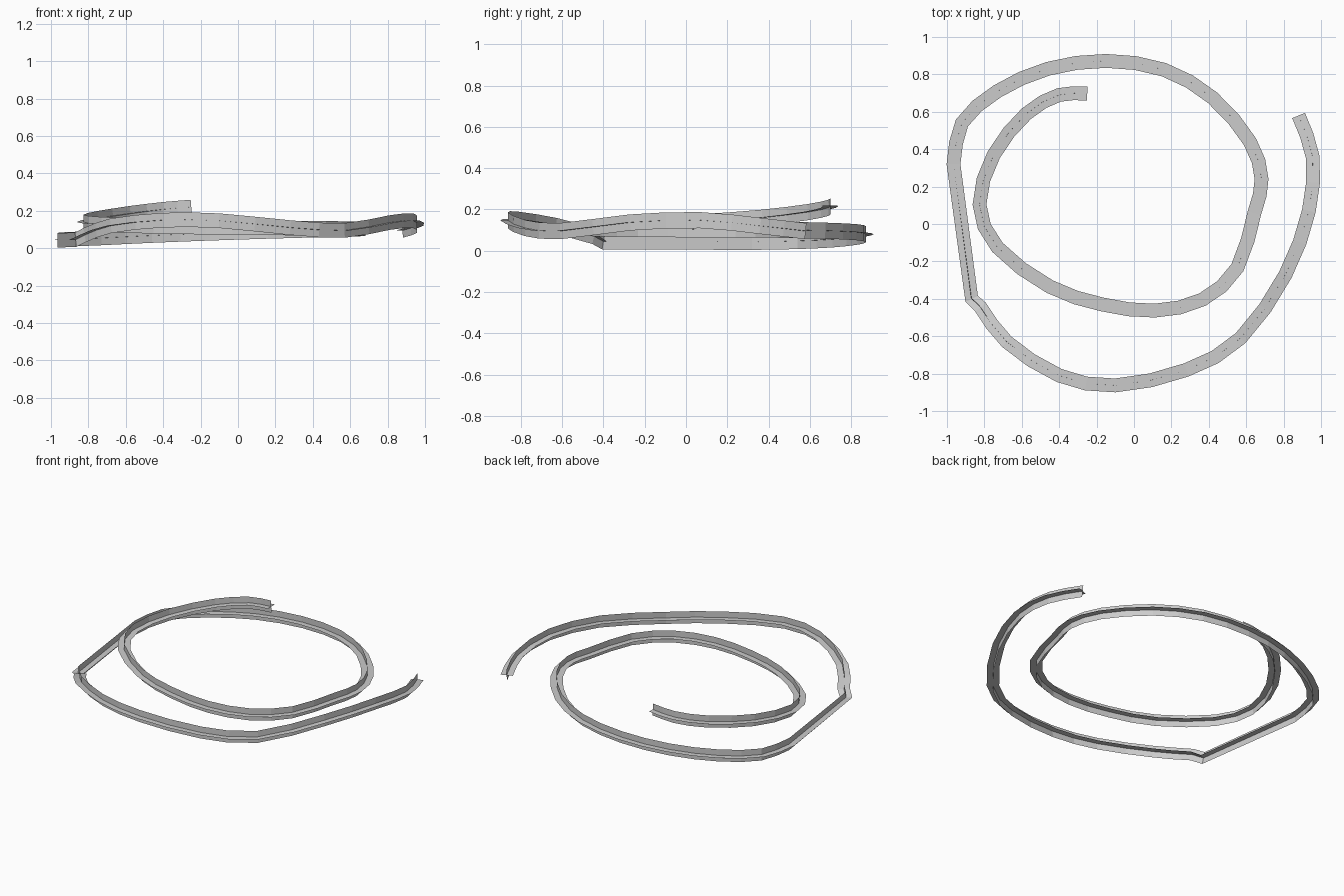
import bpy, bmesh
from mathutils import Vector

if "Cube" in bpy.data.objects:
    bpy.data.objects.remove(bpy.data.objects["Cube"])

HALF_W, HALF_H = 0.037, 0.039

# Control points of the coil: outer sweep, then back loop winding inward
outer = [(.88, .58, .095), (.955, .36, .12), (.935, .07, .148), (.81, -.27, .137),
         (.57, -.61, .095), (.28, -.78, .11), (-.1, -.863, .147), (-.4, -.81, .15),
         (-.68, -.63, .12), (-.82, -.445, .07)]
corner = [(-.868, -.40, .045)]
inner = [(-.965, .32, .043), (-.92, .54, .047), (-.73, .71, .055), (-.46, .83, .068),
         (-.15, .872, .08), (.16, .825, .09), (.42, .675, .097), (.62, .44, .102),
         (.682, .24, .104), (.644, .06, .104), (.553, -.233, .105), (.366, -.404, .107),
         (.11, -.463, .11), (-.17, -.43, .113), (-.45, -.335, .117), (-.73, -.125, .128),
         (-.826, .104, .14), (-.75, .37, .16), (-.575, .59, .187), (-.4, .69, .208),
         (-.25, .697, .22)]


def spline(points, steps=2):
    """Catmull-Rom curve through the control points."""
    p = [Vector(q) for q in points]
    p = [2 * p[0] - p[1]] + p + [2 * p[-1] - p[-2]]
    out = []
    for a, b, c, d in zip(p, p[1:], p[2:], p[3:]):
        for k in range(steps):
            t = k / steps
            out.append(0.5 * (2 * b + (c - a) * t + (2 * a - 5 * b + 4 * c - d) * t ** 2
                              + (3 * b - a - 3 * c + d) * t ** 3))
    return out + [p[-2]]


def strip(name, path, vertical):
    """Thin ribbon along the path, standing or lying."""
    bm = bmesh.new()
    rows = []
    for i, p in enumerate(path):
        t0 = (path[max(i, 1)] - path[max(i, 1) - 1]).normalized()
        j = min(i, len(path) - 2)
        t1 = (path[j + 1] - path[j]).normalized()
        t = (t0 + t1).normalized()
        side = t.cross(Vector((0, 0, 1))).normalized()
        off = side.cross(t) * HALF_H if vertical else side * HALF_W
        rows.append((bm.verts.new(p - off), bm.verts.new(p), bm.verts.new(p + off)))
    for r, s in zip(rows, rows[1:]):
        for k in (0, 1):
            bm.faces.new((r[k], r[k + 1], s[k + 1], s[k]))
    mesh = bpy.data.meshes.new(name)
    bm.to_mesh(mesh)
    bm.free()
    obj = bpy.data.objects.new(name, mesh)
    bpy.context.collection.objects.link(obj)


# Cable made of two crossed ribbons
path = spline(outer) + [Vector(c) for c in corner] + spline(inner)
strip("cable_flat_strip", path, False)
strip("cable_upright_strip", path, True)
